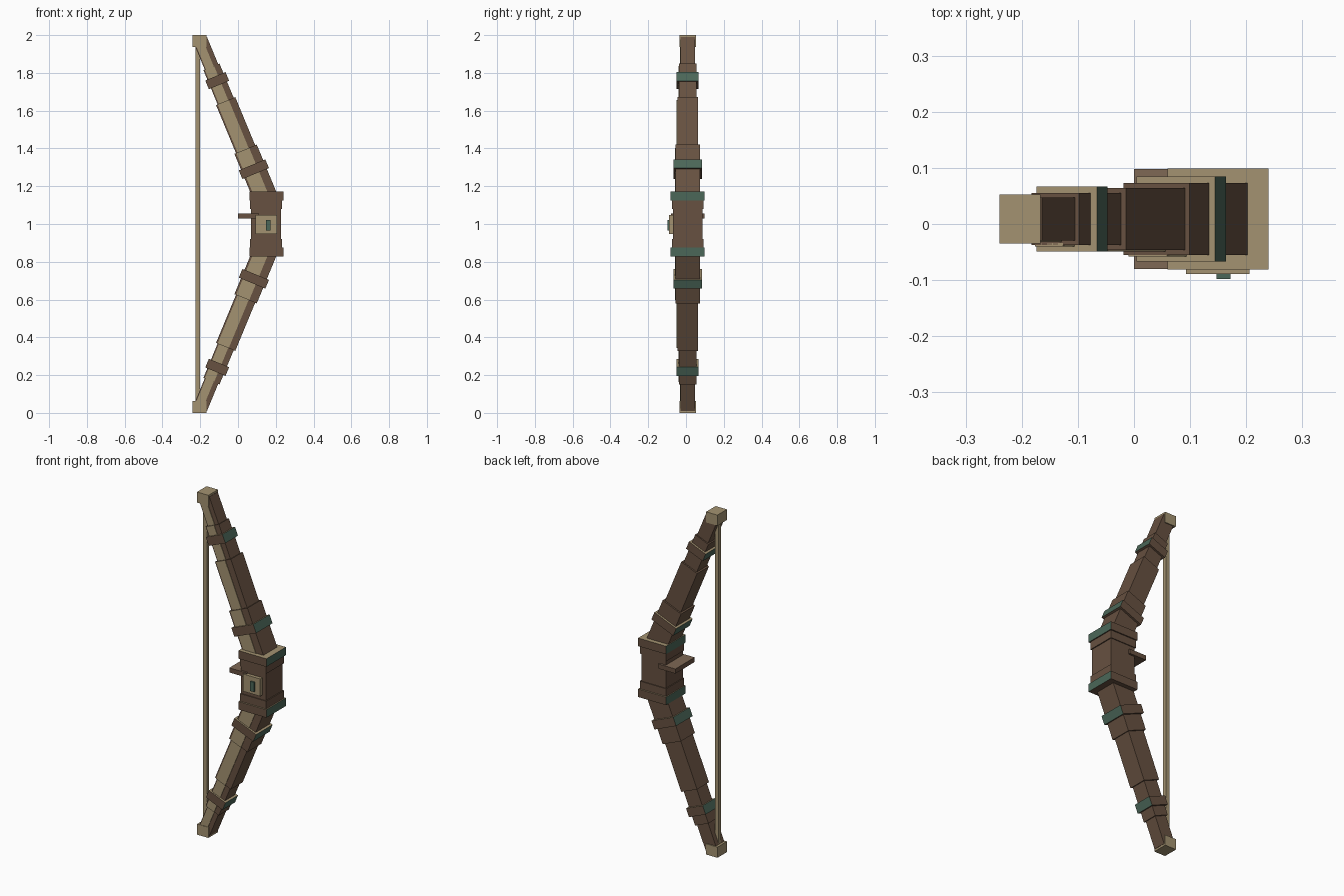
import bpy, bmesh
from math import radians, sin, cos
from mathutils import Matrix, Vector

cube = bpy.data.objects.get("Cube")
if cube:
    bpy.data.objects.remove(cube, do_unlink=True)


def material(name, rgb):
    m = bpy.data.materials.new(name)
    m.use_nodes = True
    m.diffuse_color = (*rgb, 1)
    m.node_tree.nodes["Principled BSDF"].inputs["Base Color"].default_value = (*rgb, 1)
    return m


BROWN, BEIGE, GREEN, TAN = range(4)
MATERIALS = [
    material("brown_wood", (0.135, 0.082, 0.052)),
    material("pale_beige", (0.37, 0.29, 0.165)),
    material("muted_green", (0.07, 0.135, 0.098)),
    material("light_brown", (0.21, 0.14, 0.09)),
]
MID_Y = 0.009
TILT = radians(22.5)


def box(name, center, size, tilt=0, colour=BROWN):
    """Box tilted about y; colour is an index or a rule on the face normal."""
    bm = bmesh.new()
    bmesh.ops.create_cube(bm, size=1)
    place = Matrix.Translation(center) @ Matrix.Rotation(tilt, 4, 'Y')
    bmesh.ops.transform(bm, matrix=place @ Matrix.Diagonal((*size, 1)), verts=bm.verts)
    bm.normal_update()
    for f in bm.faces:
        f.material_index = colour(f.normal) if callable(colour) else colour
    mesh = bpy.data.meshes.new(name)
    bm.to_mesh(mesh)
    bm.free()
    for m in MATERIALS:
        mesh.materials.append(m)
    obj = bpy.data.objects.new(name, mesh)
    bpy.context.collection.objects.link(obj)
    return obj


def span(name, x, y, z, colour=BROWN):
    """Upright box from its limits on each axis."""
    lims = (x, y, z)
    return box(name, [(a + b) / 2 for a, b in lims], [b - a for a, b in lims], 0, colour)


def around(half):
    return (MID_Y - half, MID_Y + half)


def band_rule(n):
    if n.z > 0.7:
        return BEIGE
    return GREEN if abs(n.x) > 0.7 else BROWN


# Limbs: stepped square sections (name, start, end, width) along a tilted axis
SECTIONS = [
    ("base", -0.03, 0.266, 0.128),
    ("main", 0.266, 0.542, 0.11),
    ("outer", 0.542, 0.738, 0.092),
    ("end", 0.738, 0.893, 0.077),
]
BANDS = [("inner_band", 0.1515, 0.152), ("outer_band", 0.659, 0.116)]

for side, sign in (("upper", 1), ("lower", -1)):
    tilt = -sign * TILT

    def on_axis(s, across=0, y=MID_Y):
        x = 0.142 - s * sin(TILT) + across * cos(TILT)
        z = 0.15 + s * cos(TILT) + across * sin(TILT)
        return Vector((x, y, 1 + sign * z))

    for name, a, b, w in SECTIONS:
        mid, length = (a + b) / 2, b - a
        box(f"{side}_limb_{name}", on_axis(mid), (w, w, length), tilt)
        # pale strip along the front face
        box(f"{side}_limb_{name}_strip", on_axis(mid, -0.13 * w, MID_Y - w / 2),
            (0.58 * w, 0.006, length), tilt, BEIGE)
    for name, s, w in BANDS:
        box(f"{side}_limb_{name}", on_axis(s), (w, w, 0.05), tilt, band_rule)

    # String nock, grip collar and the step beside it
    def level(a, b):
        return tuple(sorted((1 + sign * a, 1 + sign * b)))

    span(f"{side}_nock", (-0.24, -0.167), around(0.044), level(0.938, 1.0), BEIGE)
    span(f"{side}_collar", (0.06, 0.24), around(0.09), level(0.125, 0.172), band_rule)
    span(f"{side}_collar_step", (0.064, 0.234), around(0.083), level(0.08, 0.125))

# Grip, arrow rest and bowstring
span("grip", (0.069, 0.228), around(0.078), (0.87, 1.13))
span("arrow_rest", (0.0, 0.11), around(0.089), (1.028, 1.055),
     lambda n: TAN if n.z > 0.7 else BROWN)
span("bowstring", (-0.225, -0.2), around(0.011), (0.05, 1.95), BEIGE)

# Front plate with a small inlay
span("front_plate", (0.093, 0.206), (-0.089, -0.06), (0.947, 1.048), BEIGE)
span("plate_inlay", (0.147, 0.172), (-0.098, -0.08), (0.966, 1.022), GREEN)
